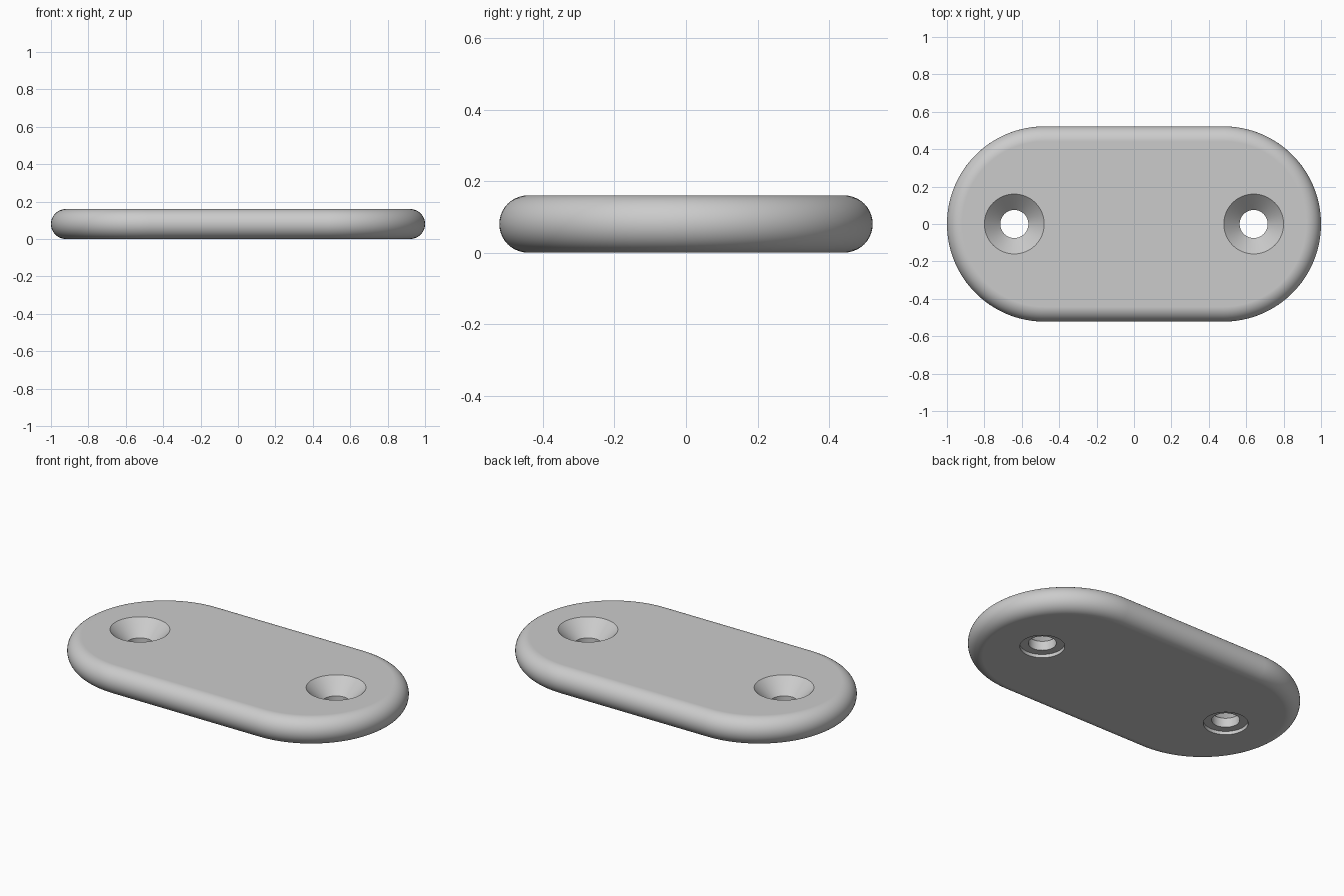
import bpy, bmesh
from math import sin, cos, pi

HALF_LENGTH, HALF_WIDTH, THICK = 1.0, 0.522, 0.16
EDGE = THICK / 2          # full bullnose radius
HOLE_X = 0.64
ARC, NOSE = 64, 20        # segments per rounded end and per edge profile

cube = bpy.data.objects.get("Cube")
if cube:
    bpy.data.objects.remove(cube, do_unlink=True)

grey = bpy.data.materials.new("satin_grey")
grey.use_nodes = True
colour = (0.6, 0.6, 0.6, 1)
grey.diffuse_color = colour
grey.node_tree.nodes["Principled BSDF"].inputs["Base Color"].default_value = colour


def make_object(name, bm):
    bmesh.ops.recalc_face_normals(bm, faces=bm.faces)
    mesh = bpy.data.meshes.new(name)
    bm.to_mesh(mesh)
    bm.free()
    mesh.materials.append(grey)
    obj = bpy.data.objects.new(name, mesh)
    bpy.context.collection.objects.link(obj)
    return obj


def stadium_ring(bm, radius, z):
    """One loop with two straight sides and two rounded ends."""
    ring = []
    for side in (1, -1):
        for i in range(ARC + 1):
            a = -pi / 2 + pi * i / ARC
            x = HALF_LENGTH - HALF_WIDTH + radius * cos(a)
            ring.append(bm.verts.new((side * x, side * radius * sin(a), z)))
    return ring


def make_plate():
    bm = bmesh.new()
    rings = []
    for k in range(NOSE + 1):
        a = -pi / 2 + pi * k / NOSE
        rings.append(stadium_ring(bm, HALF_WIDTH - EDGE + EDGE * cos(a), EDGE + EDGE * sin(a)))
    for low, high in zip(rings, rings[1:]):
        for i in range(len(low)):
            j = (i + 1) % len(low)
            bm.faces.new((low[i], low[j], high[j], high[i]))
    bm.faces.new(rings[0])
    bm.faces.new(rings[-1])
    return make_object("rounded_plate", bm)


def make_hole_cutter(x):
    """Recess below, straight bore, countersink above."""
    profile = [(0, -0.05), (0.12, -0.05), (0.12, 0.02), (0.075, 0.02),
               (0.075, 0.075), (0.21, 0.21), (0, 0.21)]
    bm = bmesh.new()
    verts = [bm.verts.new((x + r, 0, z)) for r, z in profile]
    edges = [bm.edges.new(pair) for pair in zip(verts, verts[1:])]
    bmesh.ops.spin(bm, geom=verts + edges, cent=(x, 0, 0), axis=(0, 0, 1),
                   angle=2 * pi, steps=64)
    bmesh.ops.remove_doubles(bm, verts=bm.verts, dist=0.0001)
    cutter = make_object("hole_cutter", bm)
    cutter.hide_render = True
    return cutter


plate = make_plate()
bpy.ops.object.select_all(action='DESELECT')
plate.select_set(True)
bpy.context.view_layer.objects.active = plate

# Screw holes
for x in (-HOLE_X, HOLE_X):
    cutter = make_hole_cutter(x)
    cut = plate.modifiers.new("screw_hole", 'BOOLEAN')
    cut.operation = 'DIFFERENCE'
    cut.solver = 'EXACT'
    cut.object = cutter
    bpy.ops.object.modifier_apply(modifier=cut.name)
    bpy.data.objects.remove(cutter, do_unlink=True)

# Smooth edge, crisp hole rims, flat faces kept flat
bpy.ops.object.shade_smooth_by_angle(angle=pi / 6)
normals = plate.modifiers.new("flat_faces", 'WEIGHTED_NORMAL')
normals.keep_sharp = True
